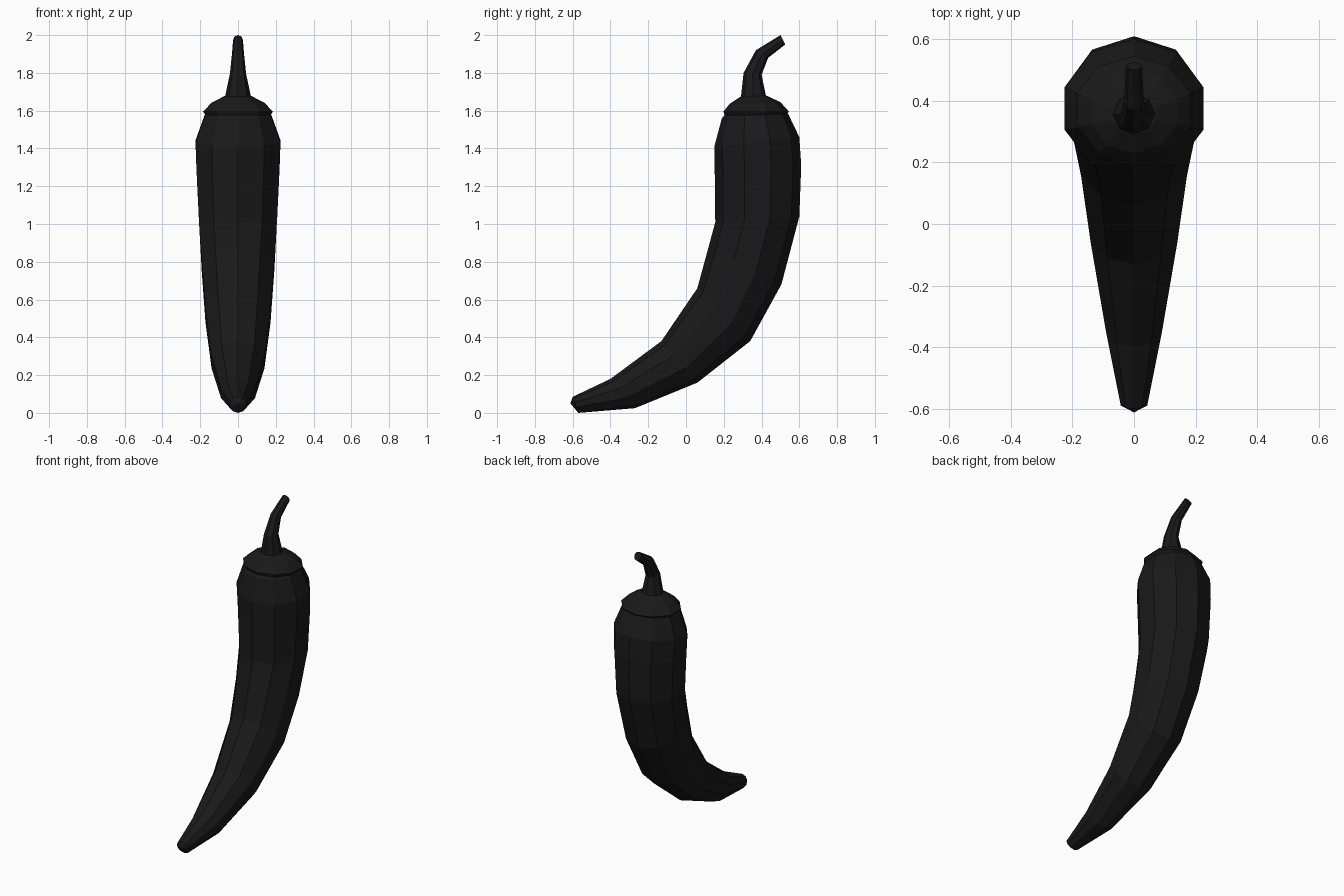
import bpy, bmesh, math
from mathutils import Vector

if "Cube" in bpy.data.objects:
    bpy.data.objects.remove(bpy.data.objects["Cube"])


def material(name, colour):
    m = bpy.data.materials.new(name)
    m.diffuse_color = colour
    m.use_nodes = True
    m.node_tree.nodes["Principled BSDF"].inputs["Base Color"].default_value = m.diffuse_color
    return m


dark = material("dark_skin", (0.01, 0.01, 0.01, 1))


def loft(name, rings, sides, tip=None):
    """Skin rings given as (front y, front z, back y, back z, half width)."""
    bm = bmesh.new()
    loops = []
    for y0, z0, y1, z1, w in rings:
        mid = Vector((0, (y0 + y1) / 2, (z0 + z1) / 2))
        v = Vector((0, (y1 - y0) / 2, (z1 - z0) / 2))
        angles = [math.pi / 2 + math.tau * i / sides for i in range(sides)]
        wide = w / max(math.cos(a) for a in angles)
        loops.append([bm.verts.new(mid + v * math.sin(a) + Vector((wide * math.cos(a), 0, 0)))
                      for a in angles])
    for a, b in zip(loops, loops[1:]):
        for i in range(sides):
            j = (i + 1) % sides
            bm.faces.new((a[i], a[j], b[j], b[i]))
    if tip:
        t = bm.verts.new(tip)
        for i in range(sides):
            bm.faces.new((t, loops[0][(i + 1) % sides], loops[0][i]))
    else:
        bm.faces.new(loops[0][::-1])
    bm.faces.new(loops[-1])
    bmesh.ops.recalc_face_normals(bm, faces=bm.faces)
    me = bpy.data.meshes.new(name)
    bm.to_mesh(me)
    bm.free()
    me.materials.append(dark)
    ob = bpy.data.objects.new(name, me)
    bpy.context.collection.objects.link(ob)
    return ob


# Curved pepper body, from the tip up to the shoulder
loft("pepper_body", [
    (-0.60, 0.085, -0.57, 0.00, 0.043),
    (-0.40, 0.18, -0.27, 0.025, 0.09),
    (-0.13, 0.38, 0.06, 0.16, 0.14),
    (0.06, 0.66, 0.34, 0.38, 0.172),
    (0.12, 0.88, 0.505, 0.68, 0.192),
    (0.155, 1.01, 0.60, 1.04, 0.207),
    (0.152, 1.28, 0.61, 1.31, 0.22),
    (0.15, 1.41, 0.60, 1.46, 0.225),
    (0.19, 1.56, 0.54, 1.585, 0.177),
    (0.24, 1.62, 0.49, 1.62, 0.13),
], 10, tip=(0, -0.612, 0.05))

# Leafy cap over the shoulder
loft("cap", [
    (0.205, 1.575, 0.53, 1.575, 0.172),
    (0.198, 1.595, 0.545, 1.595, 0.185),
    (0.23, 1.635, 0.50, 1.645, 0.14),
    (0.29, 1.675, 0.425, 1.68, 0.07),
], 10)

# Bent stem
loft("stem", [
    (0.29, 1.665, 0.425, 1.67, 0.07),
    (0.305, 1.80, 0.40, 1.79, 0.043),
    (0.37, 1.92, 0.435, 1.88, 0.032),
    (0.50, 2.00, 0.525, 1.95, 0.026),
], 8)
